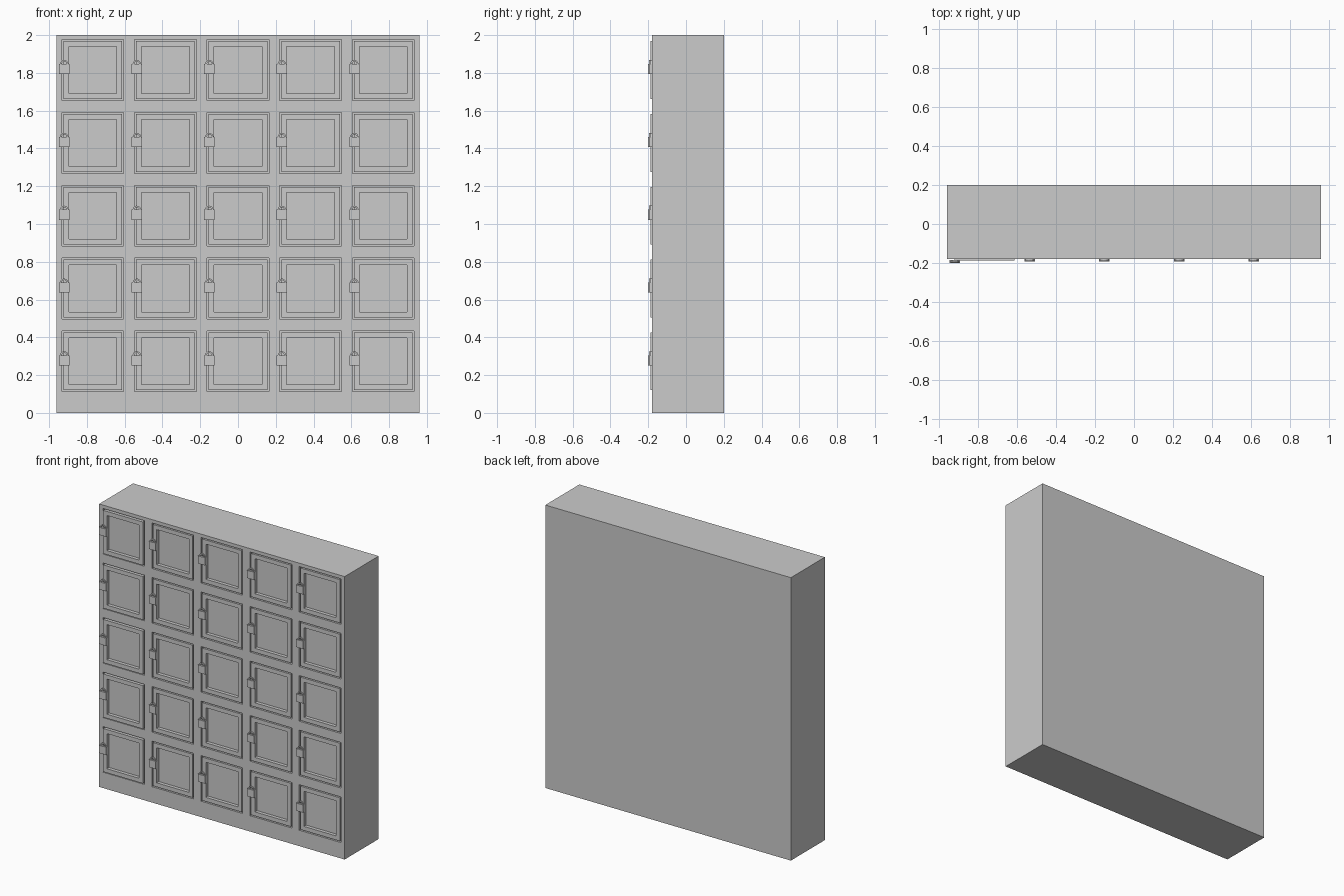
import bpy, bmesh, math
from mathutils import Matrix, Vector

if "Cube" in bpy.data.objects:
    bpy.data.objects.remove(bpy.data.objects["Cube"])

COLS = [(i - 2) * 0.384 for i in range(5)]
ROWS = [0.273 + i * 0.3855 for i in range(5)]
FRONT = -0.18


def add_box(bm, lo, hi):
    lo, hi = Vector(lo), Vector(hi)
    m = Matrix.Translation((lo + hi) / 2) @ Matrix.Diagonal((*(hi - lo), 1))
    return bmesh.ops.create_cube(bm, size=1, matrix=m)["verts"]


def finish(name, bm):
    bmesh.ops.recalc_face_normals(bm, faces=bm.faces)
    me = bpy.data.meshes.new(name)
    bm.to_mesh(me)
    bm.free()
    ob = bpy.data.objects.new(name, me)
    bpy.context.collection.objects.link(ob)
    return ob


# cabinet body with shallow door openings
bm = bmesh.new()
add_box(bm, (-0.96, FRONT, 0), (0.96, 0.2, 2))
cabinet = finish("cabinet", bm)
bm = bmesh.new()
for x in COLS:
    for z in ROWS:
        add_box(bm, (x - 0.163, FRONT - 0.1, z - 0.161), (x + 0.163, FRONT + 0.04, z + 0.161))
cutter = finish("opening_cutter", bm)
cutter.hide_render = True
mod = cabinet.modifiers.new("openings", "BOOLEAN")
mod.operation = "DIFFERENCE"
mod.solver = "EXACT"
mod.object = cutter
bpy.context.view_layer.objects.active = cabinet
bpy.ops.object.modifier_apply(modifier=mod.name)
bpy.data.objects.remove(cutter)


# door slab with a recessed panel
def make_door(name, x, y, z):
    bm = bmesh.new()
    add_box(bm, (x - 0.155, y, z - 0.153), (x + 0.155, FRONT + 0.04, z + 0.153))
    face = min(bm.faces, key=lambda f: f.calc_center_median().y)
    bmesh.ops.inset_region(bm, faces=[face], thickness=0.029, use_even_offset=True)
    r = bmesh.ops.extrude_discrete_faces(bm, faces=[face])
    bmesh.ops.translate(bm, verts=r["faces"][0].verts, vec=(0, 0.024, 0))
    finish(name, bm)


# padlock: block plus square-section arched shackle
def make_lock(name, x, y, z):
    bm = bmesh.new()
    add_box(bm, (x - 0.027, y, z - 0.027), (x + 0.027, y + 0.014, z + 0.027))
    path = [(-1, 0.02)] + [(-math.cos(math.pi * i / 6), 0.027 + 0.021 * math.sin(math.pi * i / 6))
                           for i in range(7)] + [(1, 0.02)]
    rings = []
    for px, pz in path:
        inner_z = 0.02 + (pz - 0.02) * 0.7
        rings.append([bm.verts.new((x + px * w, y + dy, z + h))
                      for w, dy, h in ((0.022, 0.003, pz), (0.022, 0.011, pz),
                                       (0.014, 0.011, inner_z), (0.014, 0.003, inner_z))])
    for a, b in zip(rings, rings[1:]):
        for k in range(4):
            bm.faces.new((a[k], a[(k + 1) % 4], b[(k + 1) % 4], b[k]))
    bm.faces.new(rings[0])
    bm.faces.new(rings[-1])
    finish(name, bm)


# the first column of doors stands slightly proud
for c, x in enumerate(COLS):
    proud = 0.008 if c == 0 else 0
    for r, z in enumerate(ROWS):
        make_door(f"door_{c}_{r}", x, FRONT - proud, z)
        make_lock(f"padlock_{c}_{r}", x - 0.152, FRONT - 0.012 - proud, z + 0.005)
